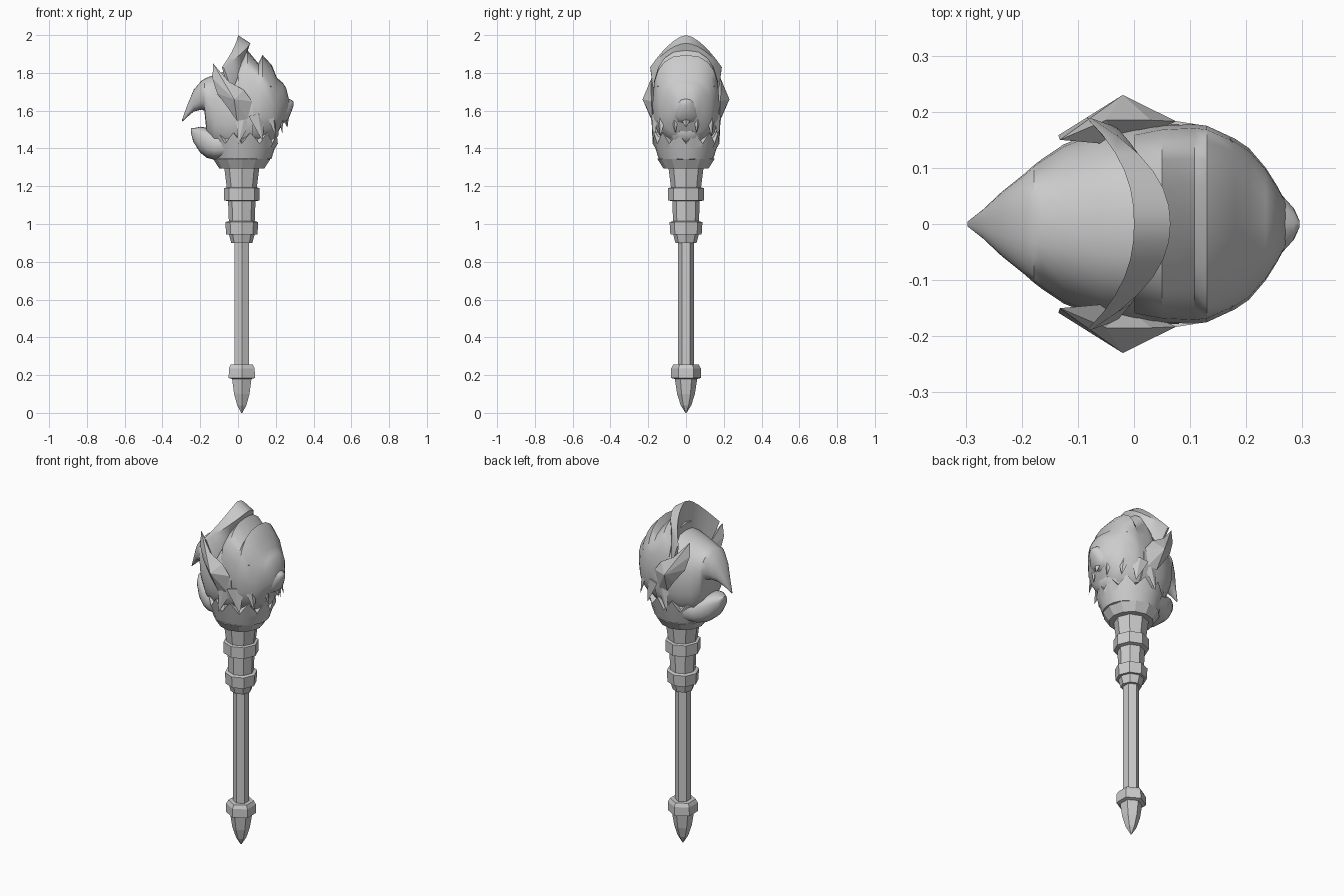
import bpy, bmesh, math
from mathutils import Vector

cube = bpy.data.objects.get("Cube")
if cube:
    bpy.data.objects.remove(cube, do_unlink=True)

grey = bpy.data.materials.new("stone_grey")
grey.use_nodes = True
grey.diffuse_color = (0.6, 0.6, 0.6, 1)
grey.node_tree.nodes["Principled BSDF"].inputs["Base Color"].default_value = (0.6, 0.6, 0.6, 1)
CX = 0.02  # handle axis


def finish(name, bm, smooth=None):
    bmesh.ops.remove_doubles(bm, verts=bm.verts, dist=0.0005)
    bmesh.ops.recalc_face_normals(bm, faces=bm.faces)
    mesh = bpy.data.meshes.new(name)
    bm.to_mesh(mesh)
    bm.free()
    mesh.materials.append(grey)
    obj = bpy.data.objects.new(name, mesh)
    bpy.context.collection.objects.link(obj)
    if smooth:
        bpy.ops.object.select_all(action="DESELECT")
        obj.select_set(True)
        bpy.context.view_layer.objects.active = obj
        bpy.ops.object.shade_smooth_by_angle(angle=math.radians(smooth))
    return obj


def loft(name, rings, smooth=None):
    """Skin closed rings of equal length and cap both ends."""
    bm = bmesh.new()
    rows = [[bm.verts.new(p) for p in ring] for ring in rings]
    n = len(rows[0])
    for a, b in zip(rows, rows[1:]):
        for i in range(n):
            j = (i + 1) % n
            bm.faces.new((a[i], a[j], b[j], b[i]))
    bm.faces.new(rows[0])
    bm.faces.new(rows[-1])
    return finish(name, bm, smooth)


def turned(name, profile, sides, start=90):
    """Faceted turned part from (radius, height) pairs."""
    angles = [math.radians(start) + math.tau * i / sides for i in range(sides)]
    return loft(name, [[(CX + r * math.cos(a), r * math.sin(a), z) for a in angles]
                       for r, z in profile])


def power(v, e):
    return math.copysign(abs(v) ** e, v)


def body(name, stations, e=1.0, sides=20, smooth=38):
    """Loft along x from (x, bottom, top, half width) stations."""
    rings = []
    for x, low, high, w in stations:
        ring = []
        for i in range(sides):
            a = math.tau * i / sides
            ring.append((x, w * power(math.cos(a), e),
                         (low + high) / 2 + (high - low) / 2 * power(math.sin(a), e)))
        rings.append(ring)
    return loft(name, rings, smooth)


def spike(name, base, tip, width, depth):
    """Four sided tuft or tooth."""
    base, tip = Vector(base), Vector(tip)
    axis = (tip - base).normalized()
    out = Vector((base.x - CX, base.y, 0)).normalized()
    side = axis.cross(out).normalized()
    out = side.cross(axis)
    bm = bmesh.new()
    ring = [bm.verts.new(base + d) for d in
            (side * width, out * depth, -side * width, -out * depth)]
    top = bm.verts.new(tip)
    for i in range(4):
        bm.faces.new((ring[i], ring[(i + 1) % 4], top))
    bm.faces.new(ring)
    return finish(name, bm)


# Handle
turned("pommel_tip", [(0.003, 0), (0.028, 0.04), (0.047, 0.1), (0.06, 0.185)], 6)
turned("pommel_collar", [(0.06, 0.18), (0.08, 0.185), (0.079, 0.235), (0.068, 0.255), (0.04, 0.255)], 6)
turned("shaft", [(0.043, 0.2), (0.043, 0.95)], 6)
turned("lower_taper", [(0.04, 0.9), (0.056, 0.9), (0.068, 0.945), (0.068, 0.96)], 8)
turned("lower_collar", [(0.066, 0.945), (0.083, 0.945), (0.087, 1.01), (0.07, 1.015)], 8)
turned("grip", [(0.068, 1.0), (0.073, 1.13)], 8)
turned("upper_collar", [(0.07, 1.12), (0.094, 1.125), (0.094, 1.19), (0.075, 1.195)], 8)
turned("neck", [(0.078, 1.18), (0.093, 1.3)], 8)
turned("head_cup", [(0.09, 1.295), (0.12, 1.295), (0.152, 1.345), (0.13, 1.35)], 12)

# Bowl with a jagged fur edge
bowl = []
for r, z, jag in ((0.13, 1.34, 0), (0.148, 1.345, 0), (0.165, 1.4, 0), (0.18, 1.455, 0.03), (0.15, 1.46, 0.02)):
    ring = []
    for i in range(24):
        a = math.tau * i / 24
        stretch = 1.06 if math.cos(a) > 0.3 else 0.98
        ring.append((CX + r * stretch * math.cos(a), r * 0.98 * math.sin(a),
                     z + (jag if i % 2 else -jag)))
    bowl.append(ring)
loft("fur_bowl", bowl, 35)

# Bird head facing -x
body("bird_head", [
    (-0.297, 1.54, 1.55, 0.004), (-0.27, 1.565, 1.625, 0.025), (-0.235, 1.595, 1.71, 0.058),
    (-0.195, 1.605, 1.757, 0.09), (-0.178, 1.6, 1.768, 0.105), (-0.165, 1.47, 1.775, 0.115),
    (-0.125, 1.4, 1.79, 0.142), (-0.06, 1.38, 1.81, 0.168), (0.0, 1.37, 1.83, 0.177),
    (0.08, 1.38, 1.83, 0.178)], e=0.85, sides=24)
body("lower_beak", [
    (-0.25, 1.485, 1.51, 0.01), (-0.237, 1.435, 1.507, 0.04), (-0.2, 1.378, 1.515, 0.078),
    (-0.165, 1.35, 1.51, 0.1), (-0.125, 1.34, 1.49, 0.118), (-0.04, 1.345, 1.5, 0.145)], e=0.8)

# Beast head facing +x
body("beast_head", [
    (0.0, 1.39, 1.87, 0.165), (0.05, 1.39, 1.92, 0.175), (0.108, 1.41, 1.85, 0.178),
    (0.13, 1.42, 1.895, 0.175), (0.18, 1.44, 1.84, 0.152), (0.205, 1.47, 1.775, 0.135),
    (0.235, 1.53, 1.75, 0.1), (0.255, 1.56, 1.72, 0.068), (0.27, 1.59, 1.66, 0.04)], e=0.8)
body("muzzle", [
    (0.18, 1.52, 1.69, 0.1), (0.235, 1.53, 1.68, 0.075), (0.265, 1.55, 1.665, 0.05),
    (0.285, 1.6, 1.655, 0.028), (0.295, 1.63, 1.645, 0.006)], e=0.8, sides=12)
body("beast_chin", [
    (0.12, 1.4, 1.51, 0.11), (0.19, 1.43, 1.505, 0.075), (0.215, 1.47, 1.505, 0.035)], sides=10)
spike("lip_point", (0.25, 0, 1.57), (0.262, 0, 1.51), 0.035, 0.02)

# Swept hood crest
crest = []
for k in range(-6, 7):
    t = k / 6
    s = abs(t)
    crest.append([
        (-0.085 * s ** 2.3, 0.19 * t, 2.0 - 0.17 * s ** 1.6),
        (0.065 - 0.14 * s ** 2.2, 0.188 * t, 1.957 - 0.13 * s ** 1.8),
        (0.05 - 0.08 * s ** 2, 0.172 * t, 1.915 - 0.215 * s ** 2),
        (0.01 - 0.06 * s ** 2, 0.155 * t, 1.8 - 0.1 * s ** 2)])
loft("hood_crest", crest, 30)

# Paired details
for side, m in (("left", 1), ("right", -1)):
    # Pointed ear with a raised centre
    outline = [(-0.132, 0.15, 1.85), (-0.135, 0.158, 1.77), (-0.11, 0.165, 1.69),
               (-0.05, 0.182, 1.61), (-0.005, 0.18, 1.545), (0.05, 0.178, 1.555),
               (0.075, 0.183, 1.65), (0.03, 0.185, 1.71), (-0.05, 0.185, 1.755)]
    bm = bmesh.new()
    rim = [bm.verts.new((x, m * y, z)) for x, y, z in outline]
    peak = bm.verts.new((-0.02, m * 0.23, 1.66))
    back = bm.verts.new((-0.02, m * 0.14, 1.65))
    for i in range(len(rim)):
        j = (i + 1) % len(rim)
        bm.faces.new((rim[i], rim[j], peak))
        bm.faces.new((rim[j], rim[i], back))
    finish(side + "_ear", bm)
    # Brow, fangs and mane tufts
    spike(side + "_brow", (0.23, m * 0.03, 1.69), (0.17, m * 0.155, 1.73), 0.03, 0.025)
    spike(side + "_fang", (0.225, m * 0.06, 1.56), (0.235, m * 0.055, 1.48), 0.02, 0.015)
    spike(side + "_cheek_tuft", (0.17, m * 0.13, 1.6), (0.2, m * 0.135, 1.46), 0.04, 0.02)
    spike(side + "_mane_tuft", (0.1, m * 0.165, 1.58), (0.13, m * 0.172, 1.44), 0.05, 0.015)
    spike(side + "_jaw_tuft", (0.03, m * 0.168, 1.55), (0.0, m * 0.178, 1.42), 0.04, 0.012)
